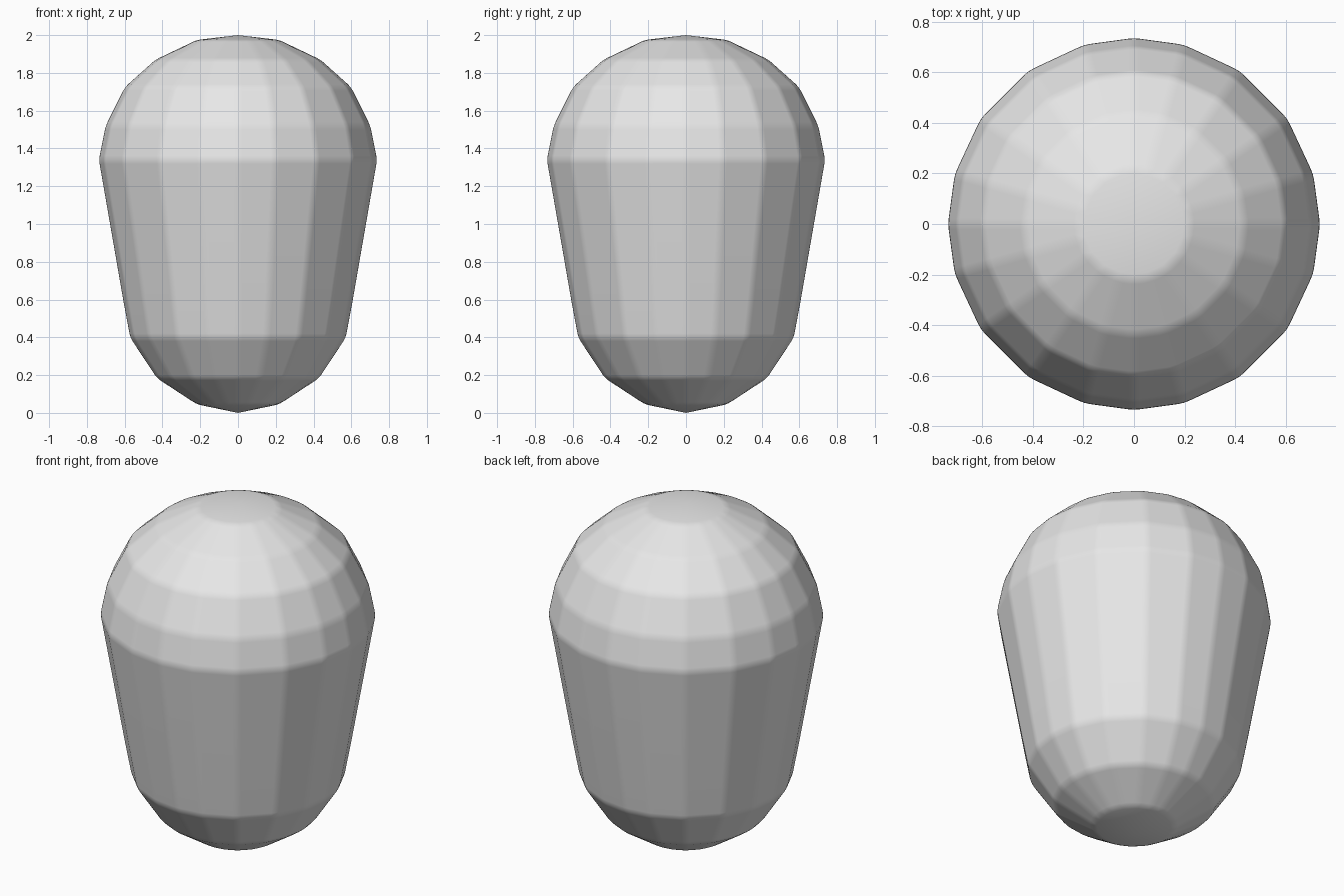
import bpy, bmesh, math

if "Cube" in bpy.data.objects:
    bpy.data.objects.remove(bpy.data.objects["Cube"])

# Half outline of the capsule: (radius, height), bottom to top
PROFILE = [(0.22, 0.046), (0.43, 0.183), (0.572, 0.398), (0.607, 0.585),
           (0.738, 1.34), (0.702, 1.52), (0.6, 1.725), (0.438, 1.87), (0.22, 1.974)]
# Slightly uneven facet directions, repeated for every quarter turn
QUARTER = [0, 15.5, 34.5, 55.5, 74.5]
ANGLES = [math.radians(q * 90 + a) for q in range(4) for a in QUARTER]

# Faceted capsule body with pointed fans at both poles
bm = bmesh.new()
rings = [[bm.verts.new((r * math.cos(a), r * math.sin(a), z)) for a in ANGLES]
         for r, z in PROFILE]
bottom = bm.verts.new((0, 0, 0))
top = bm.verts.new((0, 0, 2))
n = len(ANGLES)
for i in range(n):
    j = (i + 1) % n
    bm.faces.new((bottom, rings[0][j], rings[0][i]))
    bm.faces.new((top, rings[-1][i], rings[-1][j]))
    for lo, hi in zip(rings, rings[1:]):
        bm.faces.new((lo[i], lo[j], hi[j], hi[i]))
mesh = bpy.data.meshes.new("capsule_body")
bm.to_mesh(mesh)
bm.free()

body = bpy.data.objects.new("capsule_body", mesh)
bpy.context.collection.objects.link(body)

grey = bpy.data.materials.new("light_grey")
grey.diffuse_color = (0.8, 0.8, 0.8, 1)
grey.use_nodes = True
grey.node_tree.nodes["Principled BSDF"].inputs["Base Color"].default_value = grey.diffuse_color
mesh.materials.append(grey)

# Soft edges between the facets
mesh.shade_smooth()
bevel = body.modifiers.new("soft_edges", 'BEVEL')
bevel.width = 0.022
bevel.segments = 2
bevel.limit_method = 'ANGLE'
bevel.angle_limit = math.radians(5)
bevel.harden_normals = True
